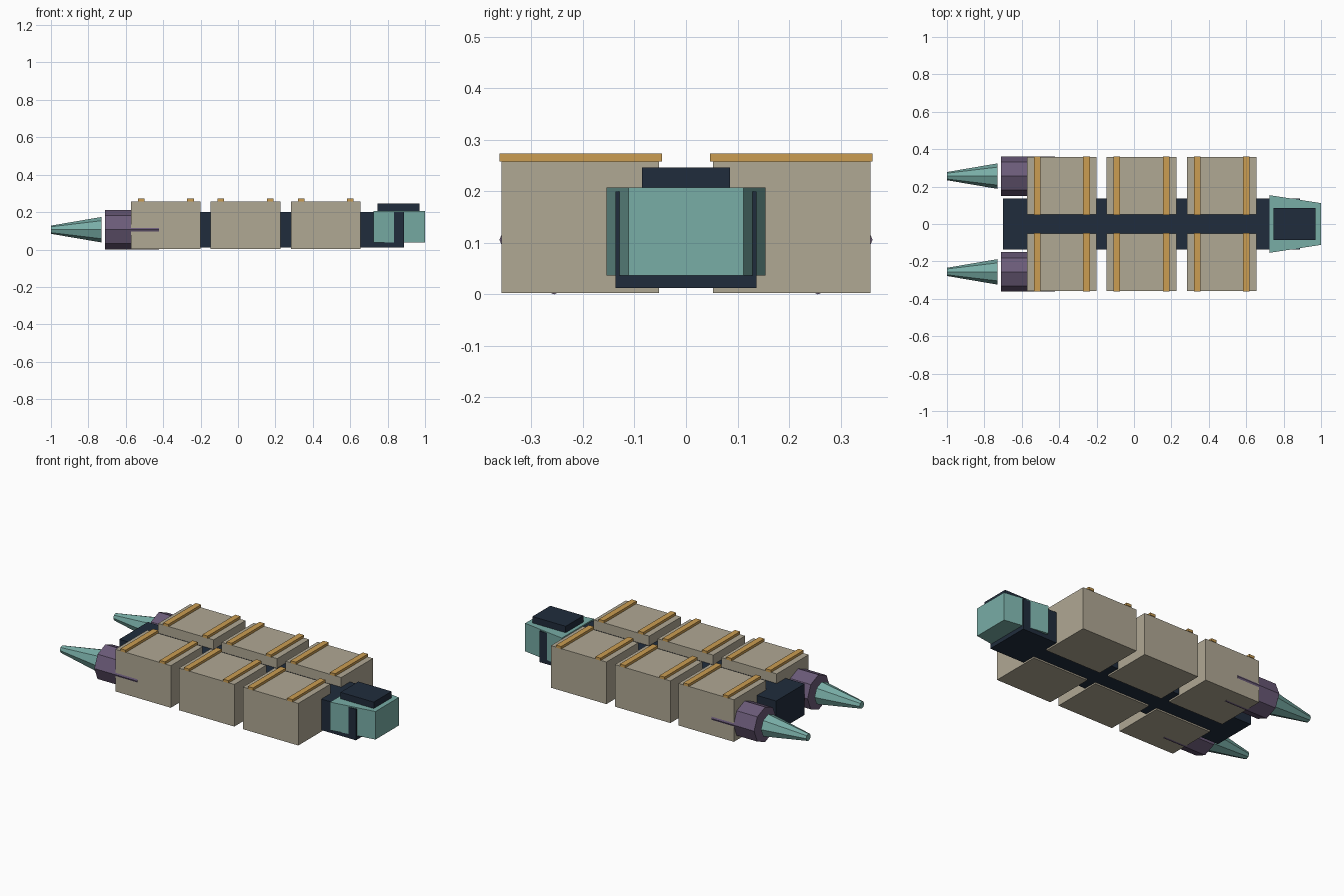
import bpy, bmesh, math
from mathutils import Matrix

if "Cube" in bpy.data.objects:
    bpy.data.objects.remove(bpy.data.objects["Cube"])


def colour(name, rgb):
    mat = bpy.data.materials.new(name)
    lin = [((c / 255 + 0.055) / 1.055) ** 2.4 for c in rgb]
    mat.diffuse_color = (*lin, 1)
    mat.use_nodes = True
    mat.node_tree.nodes["Principled BSDF"].inputs["Base Color"].default_value = mat.diffuse_color
    return mat


TEAL = colour("teal", (120, 173, 166))
SAND = colour("sand", (176, 168, 148))
GOLD = colour("gold", (203, 157, 82))
NAVY = colour("navy", (32, 44, 60))
PURPLE = colour("purple", (107, 91, 121))


def finish(bm, name, mat):
    bmesh.ops.recalc_face_normals(bm, faces=bm.faces)
    me = bpy.data.meshes.new(name)
    bm.to_mesh(me)
    bm.free()
    me.materials.append(mat)
    obj = bpy.data.objects.new(name, me)
    bpy.context.collection.objects.link(obj)
    return obj


def box(name, mat, x, y, z, nose=1.0):
    """Box from (min, max) ranges; nose scales the width of the +x end."""
    bm = bmesh.new()
    bmesh.ops.create_cube(bm, size=1)
    for v in bm.verts:
        px, py, pz = (r[1] if c > 0 else r[0] for c, r in zip(v.co, (x, y, z)))
        v.co = (px, py * nose if v.co.x > 0 else py, pz)
    return finish(bm, name, mat)


def tube(name, mat, x0, x1, r0, r1, y, z):
    """Eight-sided cone section lying along x."""
    bm = bmesh.new()
    place = (Matrix.Translation(((x0 + x1) / 2, y, z))
             @ Matrix.Rotation(math.pi / 2, 4, 'Y'))
    bmesh.ops.create_cone(bm, cap_ends=True, segments=8, radius1=r0,
                          radius2=r1, depth=x1 - x0, matrix=place)
    return finish(bm, name, mat)


# Central spine
box("spine", NAVY, (-0.70, 0.887), (-0.137, 0.137), (0.012, 0.20))

# Tapered cabin with roof block
box("cabin", TEAL, (0.725, 1.0), (-0.154, 0.154), (0.037, 0.207), nose=0.725)
box("cabin_roof", NAVY, (0.747, 0.97), (-0.085, 0.085), (0.207, 0.246))

for side, s in (("left", 1), ("right", -1)):
    # Cargo containers, each with two straps on the lid
    for i, x in enumerate((-0.386, 0.040, 0.469)):
        box(f"container_{side}_{i}", SAND, (x - 0.186, x + 0.186),
            sorted((s * 0.052, s * 0.358)), (0.003, 0.258))
        for j, dx in enumerate((-0.132, 0.132)):
            box(f"strap_{side}_{i}_{j}", GOLD, (x + dx - 0.0175, x + dx + 0.0175),
                sorted((s * 0.047, s * 0.362)), (0.258, 0.273))
    # Engine drum and separate exhaust cone
    tube(f"engine_{side}", PURPLE, -0.71, -0.423, 0.106, 0.106, s * 0.256, 0.106)
    tube(f"exhaust_{side}", TEAL, -1.0, -0.73, 0.022, 0.068, s * 0.256, 0.106)
